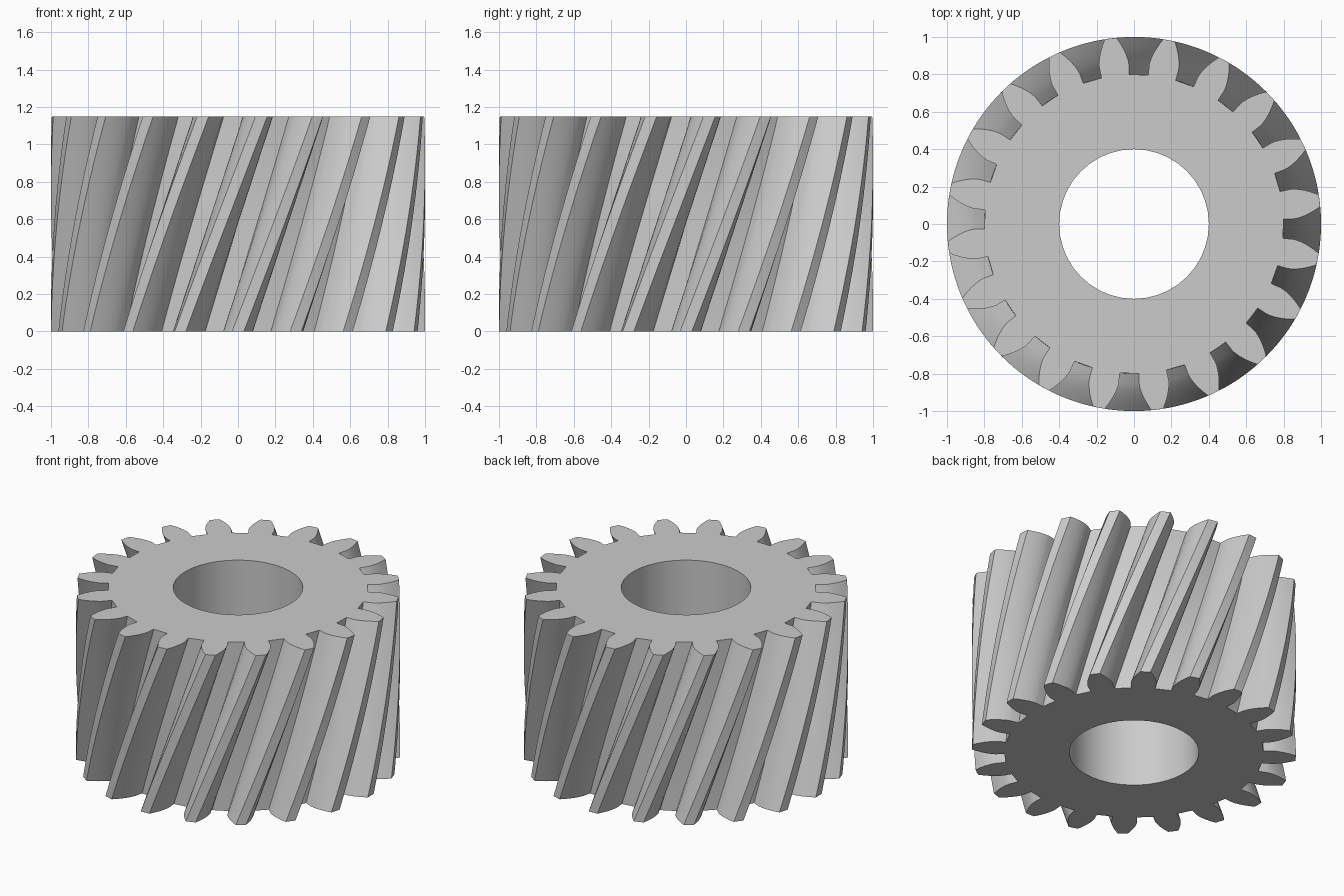
import bpy, bmesh
from math import sin, cos, tan, acos, radians, pi

if "Cube" in bpy.data.objects:
    bpy.data.objects.remove(bpy.data.objects["Cube"])

TEETH, HEIGHT, TWIST, STEPS = 20, 1.15, radians(25.2), 24
R_TIP, R_PITCH, R_ROOT, R_BORE = 1.0, 0.909, 0.80, 0.40
R_BASE = R_PITCH * cos(radians(20))
BORE_SIDES = 40


def inv(r):
    a = acos(min(1, R_BASE / r))
    return tan(a) - a


def half_angle(r):
    # half of the tooth thickness, as an angle, at radius r (involute flank)
    return pi / 2 / TEETH + inv(R_PITCH) - inv(max(r, R_BASE))


# One tooth: root, up the flank, tip, down the other flank
radii = [R_ROOT, R_BASE] + [R_BASE + (R_TIP - R_BASE) * t for t in (.15, .35, .55, .78, 1)]
tooth = [(r, -half_angle(r)) for r in radii]
tooth += [(R_TIP, 0)] + [(r, -a) for r, a in reversed(tooth)]
outline = [(r, a + 2 * pi * k / TEETH) for k in range(TEETH) for r, a in tooth]
bore = [(R_BORE, 2 * pi * k / BORE_SIDES) for k in range(BORE_SIDES)]

bm = bmesh.new()


def ring(points, z, turn=0):
    return [bm.verts.new((r * cos(a + turn), r * sin(a + turn), z)) for r, a in points]


def wall(low, high):
    n = len(low)
    for i in range(n):
        j = (i + 1) % n
        bm.faces.new((low[i], low[j], high[j], high[i]))


def loop_edges(loop):
    return [bm.edges.get((loop[i - 1], loop[i])) for i in range(len(loop))]


# Helical tooth surface
rings = [ring(outline, HEIGHT * s / STEPS, TWIST * s / STEPS) for s in range(STEPS + 1)]
for low, high in zip(rings, rings[1:]):
    wall(low, high)

# Bore wall
bore_low, bore_high = ring(bore, 0), ring(bore, HEIGHT)
wall(bore_high, bore_low)

# Flat end faces
for outer, inner in ((rings[0], bore_low), (rings[-1], bore_high)):
    bmesh.ops.triangle_fill(bm, edges=loop_edges(outer) + loop_edges(inner), use_beauty=True)
bmesh.ops.recalc_face_normals(bm, faces=bm.faces)

mesh = bpy.data.meshes.new("helical_gear")
bm.to_mesh(mesh)
bm.free()
gear = bpy.data.objects.new("helical_gear", mesh)
bpy.context.collection.objects.link(gear)

bpy.context.view_layer.objects.active = gear
gear.select_set(True)
bpy.ops.object.shade_smooth_by_angle(angle=radians(30))
